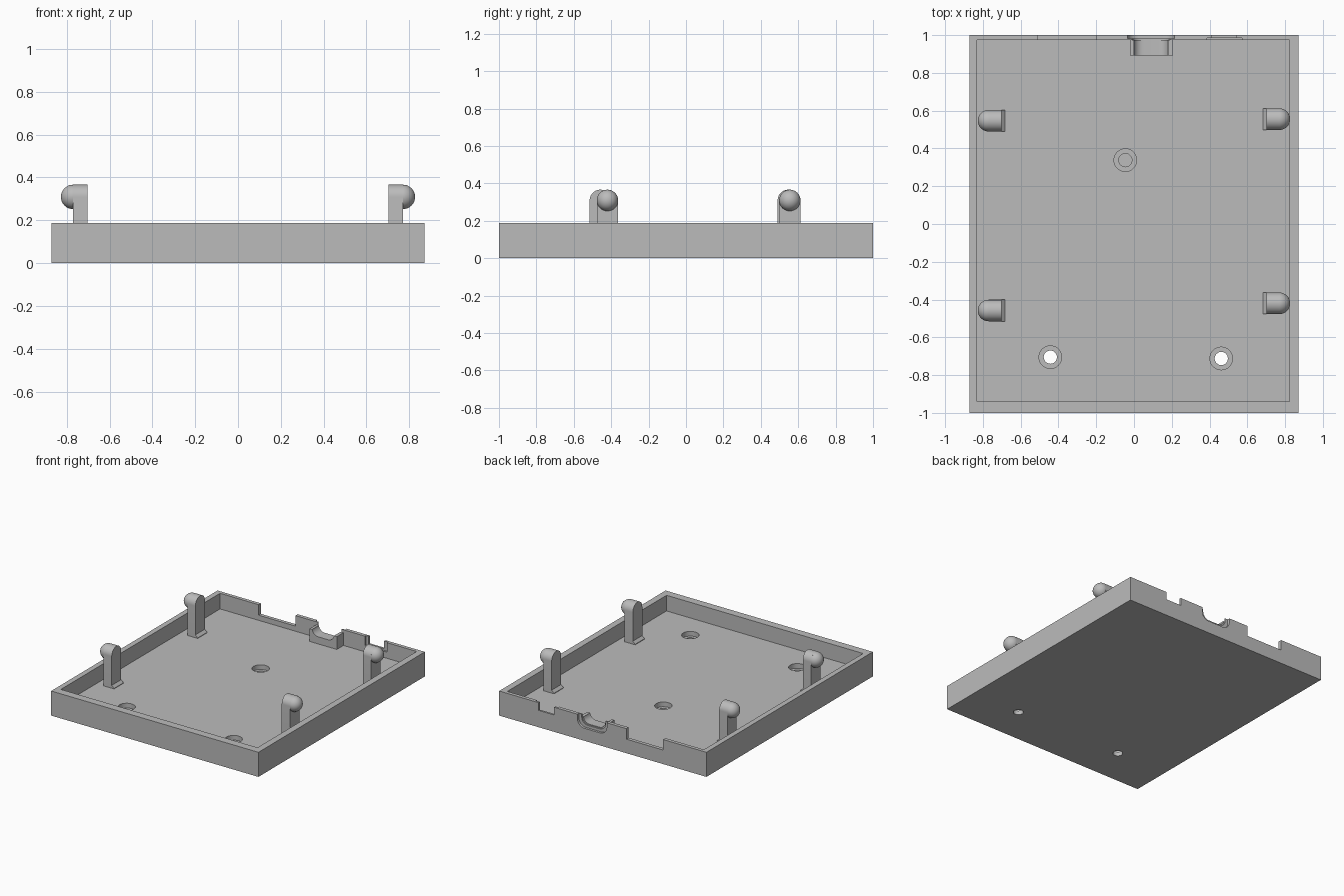
import bpy, bmesh, math
from mathutils import Matrix

old = bpy.data.objects.get("Cube")
if old:
    bpy.data.objects.remove(old, do_unlink=True)

grey = bpy.data.materials.new("plain_grey")
grey.use_nodes = True
COLOUR = (0.5, 0.5, 0.5, 1)
grey.diffuse_color = COLOUR
grey.node_tree.nodes["Principled BSDF"].inputs["Base Color"].default_value = COLOUR


def finish(name, bm):
    bmesh.ops.recalc_face_normals(bm, faces=bm.faces)
    mesh = bpy.data.meshes.new(name)
    bm.to_mesh(mesh)
    bm.free()
    ob = bpy.data.objects.new(name, mesh)
    bpy.context.collection.objects.link(ob)
    mesh.materials.append(grey)
    return ob


def prism(name, outline, axis, lo, hi):
    """Extrude an outline along x or y; outline points are (other axis, z)."""
    bm = bmesh.new()
    place = (lambda a, z: (lo, a, z)) if axis == "x" else (lambda a, z: (a, lo, z))
    face = bm.faces.new([bm.verts.new(place(a, z)) for a, z in outline])
    moved = bmesh.ops.extrude_face_region(bm, geom=[face])["geom"]
    shift = (hi - lo, 0, 0) if axis == "x" else (0, hi - lo, 0)
    bmesh.ops.translate(bm, vec=shift, verts=[v for v in moved if isinstance(v, bmesh.types.BMVert)])
    return finish(name, bm)


def box(name, x0, x1, y0, y1, z0, z1):
    return prism(name, [(x0, z0), (x1, z0), (x1, z1), (x0, z1)], "y", y0, y1)


def cylinder(name, x, y, r, z0, z1):
    bm = bmesh.new()
    bmesh.ops.create_cone(bm, cap_ends=True, segments=40, radius1=r, radius2=r, depth=z1 - z0,
                          matrix=Matrix.Translation((x, y, (z0 + z1) / 2)))
    return finish(name, bm)


def u_slot(half, bottom, top, r):
    """Slot outline with rounded lower corners, centred on the port."""
    pts = [(PORT_X - half, top)]
    for side, start in ((-1, math.pi), (1, 1.5 * math.pi)):
        for i in range(9):
            a = start + i * math.pi / 16
            pts.append((PORT_X + side * (half - r) + r * math.cos(a), bottom + r + r * math.sin(a)))
    return pts + [(PORT_X + half, top)]


def cut(target, cutters):
    for c in cutters:
        c.hide_render = True
        mod = target.modifiers.new("cut", "BOOLEAN")
        mod.operation, mod.solver, mod.object = "DIFFERENCE", "EXACT", c
    bpy.context.view_layer.update()
    graph = bpy.context.evaluated_depsgraph_get()
    mesh = bpy.data.meshes.new_from_object(target.evaluated_get(graph))
    target.modifiers.clear()
    target.data = mesh
    for c in cutters:
        bpy.data.objects.remove(c, do_unlink=True)


def smooth(ob):
    bpy.ops.object.select_all(action="DESELECT")
    ob.select_set(True)
    bpy.context.view_layer.objects.active = ob
    bpy.ops.object.shade_smooth_by_angle(angle=math.radians(30))


W, H, FLOOR, PORT_X = 0.872, 0.187, 0.068, 0.09

# Tray with its cavity, rear wall openings and screw holes
tray = box("tray", -W, W, -1, 1, 0, H)
cuts = [
    box("cavity", -0.832, 0.822, -0.94, 0.973, FLOOR, 0.4),
    box("wide_notch", -0.508, -0.198, 0.95, 1.05, 0.107, 0.4),
    box("small_notch", 0.41, 0.54, 0.95, 1.05, 0.128, 0.4),
    box("small_notch_recess", 0.386, 0.571, 0.95, 0.985, 0.115, 0.4),
    prism("port_slot", u_slot(0.1, 0.115, 0.4, 0.05), "y", 0.95, 1.05),
    prism("port_relief", u_slot(0.124, 0.095, 0.4, 0.06), "y", 0.982, 1.05),
]
for x, y, low in ((-0.443, -0.705, -0.1), (0.462, -0.712, -0.1), (-0.046, 0.338, 0.012)):
    cuts.append(cylinder("screw_bore", x, y, 0.06, 0.032, 0.3))
    cuts.append(cylinder("screw_hole", x, y, 0.035, low, 0.2))
cut(tray, cuts)
smooth(tray)

# Cradle behind the port
cradle = box("port_cradle", -0.022, 0.206, 0.893, 0.973, FLOOR - 0.01, 0.165)
cut(cradle, [prism("cradle_slot", u_slot(0.092, 0.122, 0.4, 0.05), "y", 0.85, 1.05)])
smooth(cradle)

# Clip posts: rounded upright, ball nub and sloped foot
R, BALL_Z = 0.057, 0.309
clips = (("left_rear", 1, 0.555), ("left_front", 1, -0.42),
         ("right_rear", -1, 0.547), ("right_front", -1, -0.458))
for name, s, y in clips:
    arch = [(y - R, FLOOR - 0.01)]
    arch += [(y - R * math.cos(a), BALL_Z + R * math.sin(a))
             for a in (i * math.pi / 24 for i in range(25))]
    arch.append((y + R, FLOOR - 0.01))
    post = prism(name + "_post", arch, "x", s * 0.702, s * 0.77)
    smooth(post)
    bm = bmesh.new()
    bmesh.ops.create_uvsphere(bm, u_segments=32, v_segments=16, radius=R,
                              matrix=Matrix.Translation((s * 0.77, y, BALL_Z)))
    smooth(finish(name + "_nub", bm))
    prism(name + "_foot", [(s * 0.71, FLOOR - 0.01), (s * 0.682, FLOOR - 0.01),
                           (s * 0.682, FLOOR + 0.004), (s * 0.702, FLOOR + 0.022),
                           (s * 0.71, FLOOR + 0.022)], "y", y - R, y + R)
